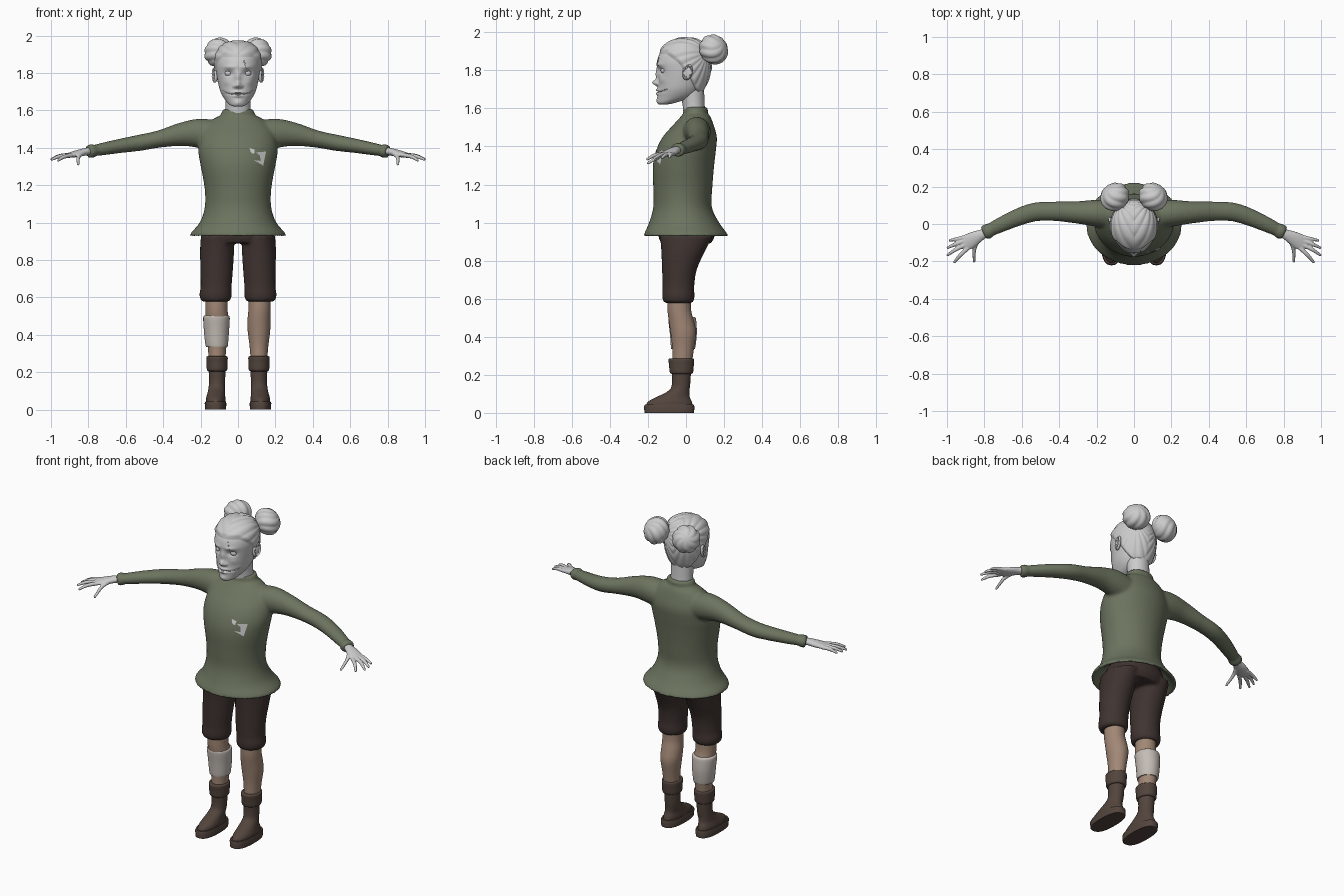
import bpy, bmesh
from math import sin, cos, pi, exp, radians, atan2, copysign
from mathutils import Vector, Matrix
from mathutils.bvhtree import BVHTree

if "Cube" in bpy.data.objects:
    bpy.data.objects.remove(bpy.data.objects["Cube"])


def material(name, rgb):
    m = bpy.data.materials.new(name)
    m.diffuse_color = (*rgb, 1)
    m.use_nodes = True
    m.node_tree.nodes["Principled BSDF"].inputs["Base Color"].default_value = m.diffuse_color
    return m


GREEN = material("green_wool", (.15, .175, .115))
DARK = material("dark_cloth", (.05, .034, .03))
SKIN = material("skin", (.36, .245, .18))
LEATHER = material("leather", (.085, .058, .046))
WRAP = material("wrap", (.55, .5, .46))


def dense(rows, k):
    """Catmull-Rom refinement of section rows."""
    out = []
    for i in range(len(rows) - 1):
        a, b, c, d = (rows[max(0, min(len(rows) - 1, i + j))] for j in (-1, 0, 1, 2))
        for s in range(k):
            t = s / k
            out.append([.5 * (2*q + (r - p)*t + (2*p - 5*q + 4*r - w)*t*t + (3*q - p - 3*r + w)*t**3)
                        for p, q, r, w in zip(a, b, c, d)])
    return out + [list(rows[-1])]


def loft(bm, rows, k=4, n=32, along=False, power=1.0):
    """Elliptic sections (x, y, z, ra, rb), level or square to their path."""
    rows = dense(rows, k)
    rings = []
    for i, (x, y, z, ra, rb) in enumerate(rows):
        u, v = Vector((1, 0, 0)), Vector((0, 1, 0))
        if along:
            t = Vector(rows[min(i + 1, len(rows) - 1)][:3]) - Vector(rows[max(i - 1, 0)][:3])
            u = t.cross(Vector((0, 0, 1))).normalized()
            v = u.cross(t).normalized()
        ring = []
        for j in range(n):
            c, s = cos(2*pi*j/n), sin(2*pi*j/n)
            ring.append(bm.verts.new(Vector((x, y, z)) + u*ra*copysign(abs(c)**power, c)
                                     + v*rb*copysign(abs(s)**power, s)))
        rings.append(ring)
    for r, q in zip(rings, rings[1:]):
        for j in range(n):
            bm.faces.new((r[j], r[(j+1) % n], q[(j+1) % n], q[j]))
    bm.faces.new(rings[0])
    bm.faces.new(rings[-1])


def flip(rows, s):
    return [(s*r[0], *r[1:]) for r in rows]


def finish(name, bm, mat=None, voxel=0, smooth=4):
    bmesh.ops.recalc_face_normals(bm, faces=bm.faces)
    for f in bm.faces:
        f.smooth = True
    for e in bm.edges:
        e.smooth = e.calc_face_angle(0) < radians(50)
    me = bpy.data.meshes.new(name)
    bm.to_mesh(me)
    ob = bpy.data.objects.new(name, me)
    bpy.context.collection.objects.link(ob)
    if mat:
        me.materials.append(mat)
    if voxel:
        m = ob.modifiers.new("blend", 'REMESH')
        m.mode, m.voxel_size, m.use_smooth_shade = 'VOXEL', voxel, True
        m = ob.modifiers.new("soften", 'SMOOTH')
        m.factor, m.iterations = .5, smooth
    return ob


def ball(bm, loc, size):
    bmesh.ops.create_uvsphere(bm, u_segments=24, v_segments=14, radius=1,
                              matrix=Matrix.Translation(loc) @ Matrix.Diagonal((*size, 1)))


# sweater: hollow flared hem, body and sleeves blended together
body = [(0, 0, 1.0, .165, .15), (0, 0, .96, .2, .175), (0, 0, .932, .238, .205),
        (0, 0, .928, .255, .22), (0, -.002, .945, .252, .216), (0, -.01, 1.0, .205, .184),
        (0, -.018, 1.08, .178, .154), (0, -.017, 1.18, .178, .155), (0, -.013, 1.3, .199, .161),
        (0, 0, 1.38, .212, .157), (0, .02, 1.45, .205, .142), (0, .038, 1.51, .18, .108),
        (0, .05, 1.555, .13, .079), (0, .05, 1.575, .09, .064), (0, .05, 1.59, .088, .066),
        (0, .052, 1.607, .08, .06)]
sleeve = [(.1, .05, 1.46, .08, .08), (.2, .058, 1.477, .072, .079), (.3, .062, 1.472, .06, .063),
          (.42, .068, 1.447, .052, .046), (.53, .064, 1.426, .05, .043), (.63, .032, 1.41, .046, .038),
          (.73, -.013, 1.392, .039, .033), (.765, -.03, 1.386, .035, .03),
          (.777, -.036, 1.384, .041, .036), (.802, -.049, 1.379, .039, .035)]
bm = bmesh.new()
loft(bm, body, n=48)
front = BVHTree.FromBMesh(bm)
for s in (1, -1):
    loft(bm, flip(sleeve, s), along=True)
finish("sweater", bm, GREEN, .0095, 4)

# pale torn patch on the chest
bm = bmesh.new()
for shape in ([(.095, 1.375), (.15, 1.38), (.135, 1.305), (.082, 1.335), (.12, 1.33), (.118, 1.358)],
              [(.06, 1.4), (.09, 1.39), (.086, 1.367), (.07, 1.374)]):
    bm.faces.new([bm.verts.new(front.ray_cast(Vector((x, -1, z)), Vector((0, 1, 0)))[0]
                               + Vector((0, -.006, 0))) for x, z in shape])
finish("chest_patch", bm)

# shorts
hips = [(0, .005, .99, .165, .14), (0, .003, .93, .19, .148), (0, 0, .89, .185, .13)]
trouser = [(.11, .003, .93, .088, .14), (.112, -.015, .85, .091, .115), (.114, -.035, .75, .087, .091),
           (.117, -.04, .66, .083, .083), (.12, -.04, .62, .086, .085),
           (.12, -.04, .592, .082, .082), (.12, -.04, .578, .072, .072)]
bm = bmesh.new()
loft(bm, hips)
for s in (1, -1):
    loft(bm, flip(trouser, s))
finish("shorts", bm, DARK, .009, 3)

# legs, boots, hands: one of each per side
leg = [(.115, -.035, .62, .06, .062), (.115, -.035, .54, .059, .062), (.112, -.024, .48, .061, .066),
       (.112, -.014, .42, .06, .067), (.112, -.015, .34, .05, .057), (.112, -.02, .26, .044, .051)]
boot = [(.12, -.088, .036, .052, .124), (.119, -.084, .06, .052, .114), (.117, -.066, .085, .047, .085),
        (.114, -.038, .115, .044, .056), (.112, -.026, .15, .043, .048), (.112, -.024, .24, .046, .052)]
cuff = [(.112, -.024, .205, .044, .05), (.112, -.024, .212, .054, .061), (.112, -.024, .25, .056, .065),
        (.112, -.025, .28, .057, .067), (.112, -.025, .286, .05, .06)]
sole = [(.12, -.088, 0, .056, .13), (.12, -.088, .034, .058, .133), (.12, -.088, .044, .054, .128)]
palm = [(.77, -.034, 1.385, .024, .02), (.81, -.055, 1.38, .027, .02), (.85, -.075, 1.371, .037, .019),
        (.89, -.097, 1.362, .042, .015), (.915, -.108, 1.357, .036, .011)]
fingers = [((.895, -.068, 1.362), (.945, -.08, 1.357), (.985, -.087, 1.344)),
           ((.9, -.088, 1.362), (.955, -.108, 1.356), (.996, -.127, 1.34)),
           ((.9, -.11, 1.361), (.955, -.138, 1.354), (.996, -.166, 1.337)),
           ((.89, -.13, 1.36), (.93, -.168, 1.352), (.96, -.203, 1.333)),
           ((.825, -.075, 1.373), (.852, -.13, 1.352), (.855, -.2, 1.312))]
for s, side in ((1, "left"), (-1, "right")):
    bm = bmesh.new()
    loft(bm, flip(leg, s))
    finish(side + "_leg", bm, SKIN)
    bm = bmesh.new()
    loft(bm, flip(boot, s))
    loft(bm, flip(cuff, s))
    finish(side + "_boot", bm, LEATHER)
    bm = bmesh.new()
    loft(bm, flip(sole, s), k=1, n=40, power=.8)
    finish(side + "_sole", bm, LEATHER)
    bm = bmesh.new()
    loft(bm, flip(palm, s), n=24, along=True)
    for a, b, c in fingers:
        loft(bm, flip([(*a, .012, .012), (*b, .0105, .0105), (*c, .007, .007)], s), n=12, along=True)
        ball(bm, (s*c[0], c[1], c[2]), (.007,)*3)
    finish(side + "_hand", bm, None, .004, 2)

# bandage on one calf
bm = bmesh.new()
loft(bm, flip([(.113, -.016, .335, .053, .06), (.114, -.015, .345, .06, .064), (.115, -.014, .42, .067, .071),
               (.115, -.02, .49, .071, .073), (.115, -.021, .503, .064, .068)], -1))
finish("bandage", bm, WRAP)

# head: (z, front y, back y, half width), then soft bumps for the face
skull = [(1.62, -.14, -.1, .02), (1.63, -.148, -.05, .045), (1.66, -.15, .045, .072), (1.7, -.148, .085, .094),
         (1.75, -.145, .108, .107), (1.8, -.15, .122, .115), (1.85, -.152, .125, .118),
         (1.9, -.13, .115, .11), (1.94, -.088, .085, .083), (1.958, -.045, .045, .045), (1.962, -.01, .01, .01)]
skull = [(0, (f + b)/2, z, w, (b - f)/2) for z, f, b, w in skull]
bumps = [(0, 1.775, .012, .014, .03), (0, 1.735, .03, .015, .016), (.019, 1.729, .01, .009, .009),
         (.05, 1.798, -.016, .022, .014), (.045, 1.832, .007, .03, .01), (.06, 1.75, .006, .025, .02),
         (0, 1.697, .01, .03, .007), (0, 1.677, .01, .025, .007), (0, 1.687, -.007, .06, .003),
         (0, 1.64, .006, .02, .014)]
bm = bmesh.new()
loft(bm, skull, k=10, n=128)
for v in bm.verts:
    if v.co.y < 0:
        x, z = abs(v.co.x), v.co.z
        v.co.y -= sum(d*exp(-((x - bx)/sx)**2 - ((z - bz)/sz)**2) for bx, bz, d, sx, sz in bumps)
face = BVHTree.FromBMesh(bm)
finish("head", bm)

bm = bmesh.new()
loft(bm, [(0, .045, 1.56, .07, .058), (0, .04, 1.62, .066, .058), (0, .03, 1.7, .068, .065)])
finish("neck", bm)

# eyes and ears
for s, side in ((1, "left"), (-1, "right")):
    bm = bmesh.new()
    ball(bm, (s*.05, -.113, 1.798), (.021, .02, .017))
    finish(side + "_eye", bm)
    bm = bmesh.new()
    bmesh.ops.create_uvsphere(bm, u_segments=24, v_segments=16, radius=1)
    for v in bm.verts:
        dent = .6 if v.co.x > 0 and v.co.y**2 + v.co.z**2 < .5 else 0
        v.co = Vector((s*(.124 + .016*(v.co.x - dent) + .008*v.co.y), .008 + .027*v.co.y + .006*v.co.z,
                       1.79 + v.co.z*.042))
    finish(side + "_ear", bm)

# raised scars across the mouth and one brow
for name, pts in (("mouth_scar", [(.08*t/8, 1.684 + .02*(t/8)**2) for t in range(-8, 9)]),
                  ("brow_scar", [(.03 + .003*t, 1.87 - .0095*t) for t in range(6)])):
    cu = bpy.data.curves.new(name, 'CURVE')
    cu.dimensions, cu.bevel_depth, cu.bevel_resolution = '3D', .0022, 2
    sp = cu.splines.new('POLY')
    sp.points.add(len(pts) - 1)
    for p, (x, z) in zip(sp.points, pts):
        p.co = (*face.ray_cast(Vector((x, -1, z)), Vector((0, 1, 0)))[0], 1)
    bpy.context.collection.objects.link(bpy.data.objects.new(name, cu))

# hair: skull shell sinking in at the hairline, grooves swept toward the buns
LINE = [(-1, 1.885), (-.1, 1.885), (-.04, 1.84), (.02, 1.765), (.06, 1.68), (.1, 1.65), (1, 1.65)]


def hairline(y):
    for (a, p), (b, q) in zip(LINE, LINE[1:]):
        if y <= b:
            return p + (q - p)*(y - a)/(b - a)


BUN = Vector((.103, .145, 1.91))
AXIS = Vector((.55, .7, .45)).normalized()
SIDE = AXIS.cross(Vector((0, 0, 1))).normalized()
UP = SIDE.cross(AXIS)
bm = bmesh.new()
loft(bm, skull, k=10, n=160)
gone = []
for v in bm.verts:
    d = v.co.z - hairline(v.co.y)
    if d < -.03:
        gone.append(v)
    r = Vector((abs(v.co.x), v.co.y, v.co.z)) - BUN
    groove = .0045*abs(sin(9*atan2(r.dot(SIDE), r.dot(UP))))
    lift = max(-1, min(1, d/.02))
    v.co += (v.co - Vector((0, -.01, 1.8))).normalized()*(.008*lift + groove*max(0, lift))
bmesh.ops.delete(bm, geom=gone, context='VERTS')
finish("hair", bm)

# twisted hair buns
for s, side in ((1, "left"), (-1, "right")):
    bm = bmesh.new()
    bmesh.ops.create_uvsphere(bm, u_segments=64, v_segments=24, radius=1)
    for v in bm.verts:
        a = atan2(v.co.y, v.co.x) + .7*v.co.z
        ring = (1 - v.co.z**2) if abs(v.co.z) < 1 else 0
        p = v.co*(.074 + .008*abs(sin(4*a))*ring)
        p = BUN + SIDE*p.x + UP*p.y + AXIS*p.z*.95
        v.co = Vector((s*p.x, p.y, p.z))
    finish(side + "_bun", bm)
